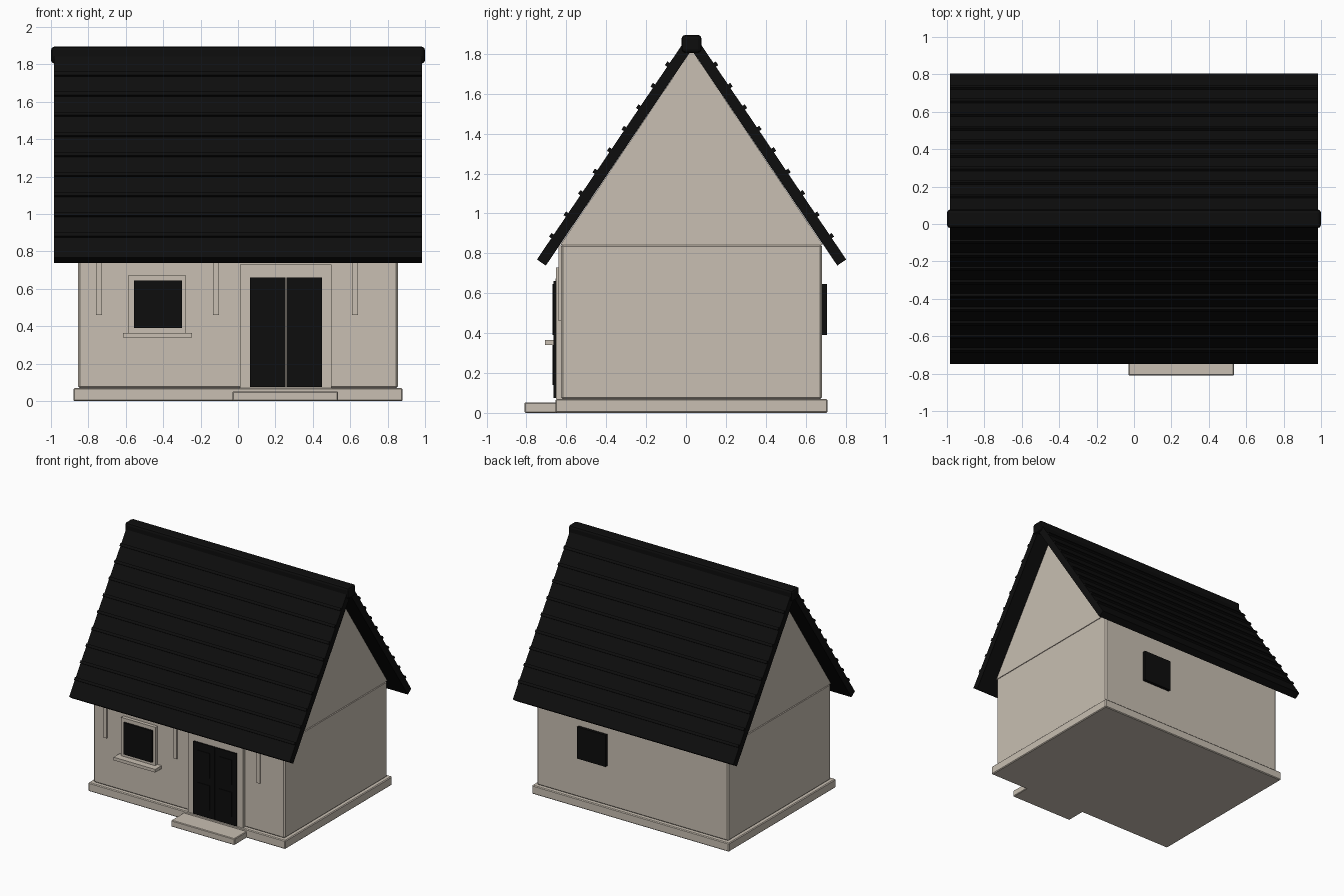
import bpy, bmesh, math
from mathutils import Matrix, Vector

if "Cube" in bpy.data.objects:
    bpy.data.objects.remove(bpy.data.objects["Cube"])


def material(name, rgb):
    m = bpy.data.materials.new(name)
    m.diffuse_color = (*rgb, 1)
    m.use_nodes = True
    m.node_tree.nodes["Principled BSDF"].inputs["Base Color"].default_value = m.diffuse_color
    return m


PLASTER = material("warm beige plaster", (0.58, 0.52, 0.445))
BLACK = material("near black", (0.004, 0.004, 0.004))


def finish(name, bm, mat, bevel=0, segments=1):
    bmesh.ops.recalc_face_normals(bm, faces=bm.faces)
    me = bpy.data.meshes.new(name)
    bm.to_mesh(me)
    bm.free()
    me.materials.append(mat)
    ob = bpy.data.objects.new(name, me)
    bpy.context.collection.objects.link(ob)
    if bevel:
        mod = ob.modifiers.new("bevel", 'BEVEL')
        mod.width = bevel
        mod.segments = segments
    return ob


def box(name, x, y, z, mat, bevel=0, segments=1):
    """Box from (min, max) pairs on each axis."""
    bm = bmesh.new()
    size = [b - a for a, b in (x, y, z)]
    mid = [(a + b) / 2 for a, b in (x, y, z)]
    bmesh.ops.create_cube(bm, size=1, matrix=Matrix.Translation(mid) @ Matrix.Diagonal((*size, 1)))
    return finish(name, bm, mat, bevel, segments)


def prism(name, profile, half, mat):
    """Extrude a (y, z) profile along x."""
    bm = bmesh.new()
    f = bm.faces.new([bm.verts.new((-half, y, z)) for y, z in profile])
    r = bmesh.ops.extrude_face_region(bm, geom=[f])
    verts = [v for v in r["geom"] if isinstance(v, bmesh.types.BMVert)]
    bmesh.ops.translate(bm, vec=(2 * half, 0, 0), verts=verts)
    return finish(name, bm, mat)


# Foundation, step and walls
box("foundation", (-0.88, 0.88), (-0.654, 0.71), (0, 0.07), PLASTER, 0.006)
box("door_step", (-0.03, 0.535), (-0.81, -0.62), (0, 0.052), PLASTER, 0.005)
box("walls", (-0.855, 0.855), (-0.626, 0.682), (0.068, 0.845), PLASTER, 0.01)

# Gable under the roof
CY, APEX = 0.028, 1.82
prism("gable", [(CY - 0.658, 0.842), (CY + 0.658, 0.842), (CY, APEX)], 0.853, PLASTER)

# Roof slopes with raised tile ribs, one per side
ANGLE = math.atan(1.48)
THICK, LENGTH = 0.054, 1.305
for side, label in ((-1, "front"), (1, "back")):
    down = Vector((side * math.cos(ANGLE), -math.sin(ANGLE)))
    out = Vector((side * math.sin(ANGLE), math.cos(ANGLE)))
    top = Vector((CY, APEX))

    def strip(a, b, low, high):
        return [tuple(top + down * s + out * t)
                for s, t in ((a, low), (b, low), (b, high), (a, high))]

    prism(label + "_roof_slope", strip(0, LENGTH, 0, THICK), 0.985, BLACK)
    for i in range(9):
        s = (APEX + out.y * THICK - (0.885 + 0.1075 * i)) / math.sin(ANGLE)
        prism(f"{label}_roof_rib_{i + 1}", strip(s - 0.011, s + 0.011, THICK - 0.01, THICK + 0.014),
              0.984, BLACK)

# Ridge cap
box("ridge_cap", (-1, 1), (CY - 0.05, CY + 0.05), (1.805, 1.895), BLACK, 0.018, 2)

# Front door: frame, two leaves with raised panels
box("door_frame", (0.01, 0.50), (-0.653, -0.62), (0.07, 0.73), PLASTER)
for i, (a, b) in enumerate(((0.065, 0.254), (0.26, 0.45))):
    box(f"door_leaf_{i + 1}", (a, b), (-0.664, -0.65), (0.075, 0.66), BLACK)
    for j, (lo, hi) in enumerate(((0.14, 0.34), (0.40, 0.60))):
        box(f"door_panel_{i + 1}_{j + 1}", (a + 0.04, b - 0.04), (-0.669, -0.66), (lo, hi), BLACK)

# Front window: frame, glass and sill
box("window_frame", (-0.585, -0.28), (-0.654, -0.62), (0.355, 0.675), PLASTER)
box("front_window_glass", (-0.555, -0.30), (-0.67, -0.64), (0.39, 0.645), BLACK)
box("window_sill", (-0.615, -0.245), (-0.707, -0.62), (0.34, 0.365), PLASTER)

# Back window
box("back_window_glass", (0.225, 0.48), (0.66, 0.706), (0.39, 0.645), BLACK)

# Slim wall strips under the front eave
for i, x in enumerate((-0.743, -0.117, 0.625)):
    box(f"wall_strip_{i + 1}", (x - 0.016, x + 0.016), (-0.638, -0.62), (0.46, 0.84), PLASTER)
